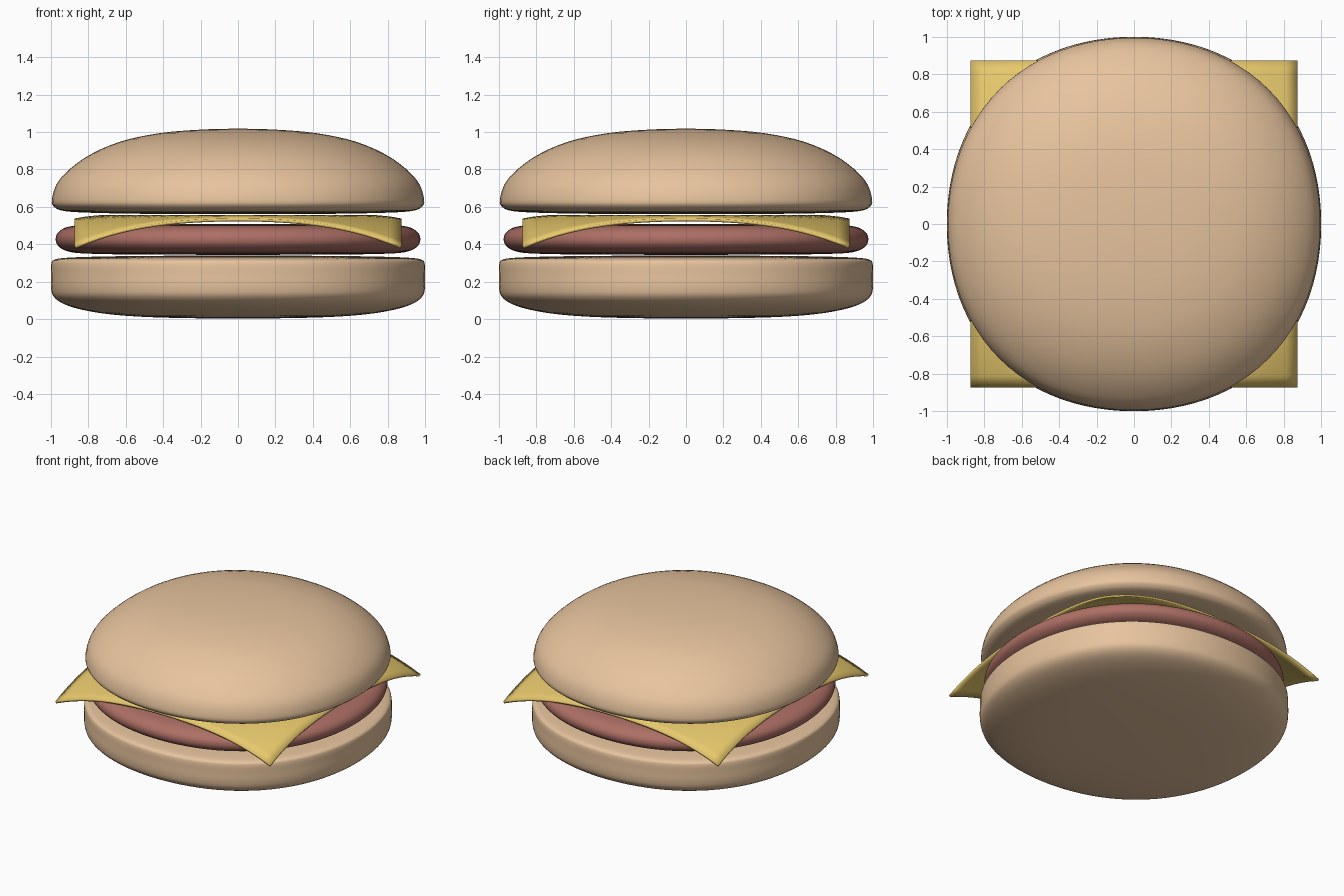
import bpy, bmesh
from math import sin, cos, pi, hypot, radians
from mathutils import Vector

if "Cube" in bpy.data.objects:
    bpy.data.objects.remove(bpy.data.objects["Cube"])


def material(name, rgb):
    m = bpy.data.materials.new(name)
    m.diffuse_color = (*rgb, 1)
    m.use_nodes = True
    m.node_tree.nodes["Principled BSDF"].inputs["Base Color"].default_value = m.diffuse_color
    return m


def finish(bm, name, mat):
    me = bpy.data.meshes.new(name)
    bmesh.ops.recalc_face_normals(bm, faces=bm.faces)
    bm.to_mesh(me)
    bm.free()
    ob = bpy.data.objects.new(name, me)
    bpy.context.collection.objects.link(ob)
    me.materials.append(mat)
    for p in me.polygons:
        p.use_smooth = True
    return ob


def smooth_profile(pts, steps=4):
    # Catmull-Rom curve through the profile points
    p = [Vector(q) for q in pts]
    p = [Vector((-p[1].x, p[1].y))] + p + [Vector((-p[-2].x, p[-2].y))]
    out = []
    for a, b, c, d in zip(p, p[1:], p[2:], p[3:]):
        for i in range(steps):
            t = i / steps
            out.append(0.5 * (2 * b + (c - a) * t + (2 * a - 5 * b + 4 * c - d) * t * t
                              + (3 * b - a - 3 * c + d) * t ** 3))
    return out[1:]


def rounded_disc(name, pts, mat, square=0.023, seg=96):
    # Lathe with a slightly squarish outline, closed at both poles
    bm = bmesh.new()
    rings = []
    for r, z in smooth_profile(pts):
        ring = []
        for i in range(seg):
            a = 2 * pi * i / seg
            rr = r * (1 + square * sin(2 * a) ** 2)
            ring.append(bm.verts.new((rr * cos(a), rr * sin(a), z)))
        rings.append(ring)
    for lo, hi in zip(rings, rings[1:]):
        for i in range(seg):
            j = (i + 1) % seg
            bm.faces.new((lo[i], lo[j], hi[j], hi[i]))
    for ring, (_, z) in ((rings[0], pts[0]), (rings[-1], pts[-1])):
        c = bm.verts.new((0, 0, z))
        for i in range(seg):
            bm.faces.new((ring[i], ring[(i + 1) % seg], c))
    return finish(bm, name, mat)


bread = material("bread", (0.80, 0.55, 0.34))
meat = material("meat", (0.42, 0.16, 0.13))
yellow = material("cheese", (0.80, 0.58, 0.15))

# Buns and patty
rounded_disc("bottom_bun", [(0, 0.003), (0.4, 0.008), (0.65, 0.022), (0.82, 0.047), (0.93, 0.08),
                            (0.985, 0.12), (1.0, 0.17), (1.0, 0.24), (0.998, 0.295), (0.985, 0.316),
                            (0.94, 0.326), (0.8, 0.333), (0.5, 0.338), (0, 0.34)], bread, 0.026)
rounded_disc("patty", [(0, 0.344), (0.5, 0.345), (0.8, 0.35), (0.91, 0.362), (0.96, 0.39),
                       (0.975, 0.427), (0.96, 0.465), (0.91, 0.493), (0.8, 0.504),
                       (0.5, 0.508), (0, 0.509)], meat, 0.022)
rounded_disc("top_bun", [(0, 0.561), (0.5, 0.563), (0.8, 0.569), (0.93, 0.578), (0.98, 0.598),
                         (0.995, 0.64), (0.955, 0.745), (0.82, 0.862), (0.635, 0.947),
                         (0.42, 0.994), (0.2, 1.013), (0, 1.018)], bread, 0.022)

# Cheese slice with drooping corners
bm = bmesh.new()
bmesh.ops.create_grid(bm, x_segments=28, y_segments=28, size=0.873)
for v in bm.verts:
    v.co.z = 0.557 - 0.56 * max(0, hypot(v.co.x, v.co.y) - 0.69) ** 2
cheese = finish(bm, "cheese_slice", yellow)
solid = cheese.modifiers.new("thickness", 'SOLIDIFY')
solid.thickness = 0.016
solid.offset = -1
bpy.context.view_layer.objects.active = cheese
cheese.select_set(True)
bpy.ops.object.shade_smooth_by_angle(angle=radians(40))
